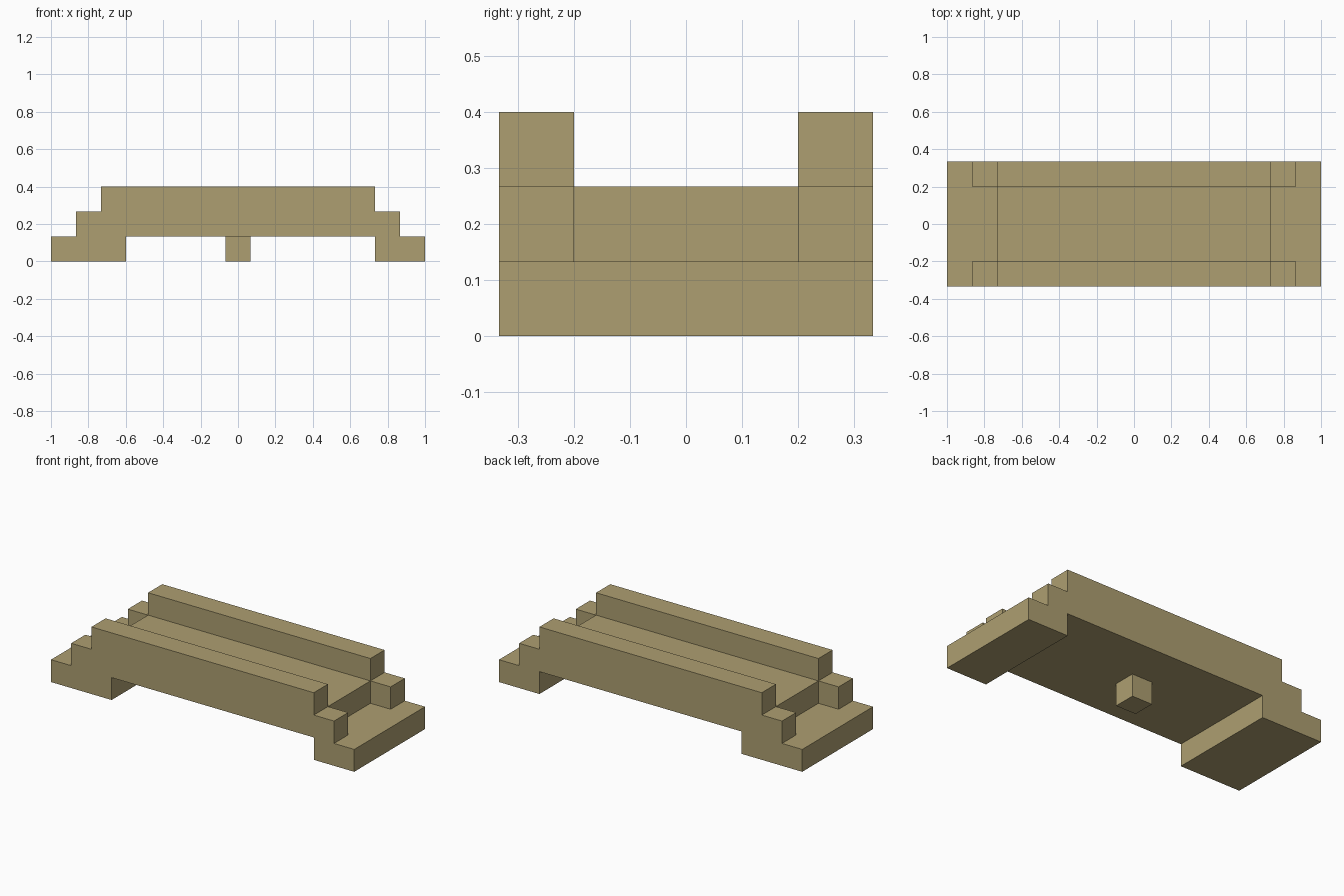
import bpy
import bmesh

cube = bpy.data.objects.get("Cube")
if cube:
    bpy.data.objects.remove(cube, do_unlink=True)

U = 2 / 15  # one grid step of the stepped shape

tan = bpy.data.materials.new("dark tan")
tan.use_nodes = True
colour = (0.42, 0.345, 0.165, 1)
tan.diffuse_color = colour
tan.node_tree.nodes["Principled BSDF"].inputs["Base Color"].default_value = colour


def extrude_profile(name, profile, y0, y1):
    """Extrude an x-z outline, given in grid steps, from y0 to y1."""
    bm = bmesh.new()
    face = bm.faces.new([bm.verts.new((x * U, y0 * U, z * U)) for x, z in profile])
    new = bmesh.ops.extrude_face_region(bm, geom=[face])["geom"]
    verts = [v for v in new if isinstance(v, bmesh.types.BMVert)]
    bmesh.ops.translate(bm, verts=verts, vec=(0, (y1 - y0) * U, 0))
    bmesh.ops.recalc_face_normals(bm, faces=bm.faces)
    mesh = bpy.data.meshes.new(name)
    bm.to_mesh(mesh)
    bm.free()
    mesh.materials.append(tan)
    obj = bpy.data.objects.new(name, mesh)
    bpy.context.collection.objects.link(obj)
    return obj


# Underside with a long right foot and a short left foot
base = [(-7.5, 1), (-7.5, 0), (-4.5, 0), (-4.5, 1),
        (5.5, 1), (5.5, 0), (7.5, 0), (7.5, 1)]

# Upper outlines: low flat deck, and taller stepped side wall
deck_top = [(5.5, 1), (5.5, 2), (-5.5, 2), (-5.5, 1)]
wall_top = [(6.5, 1), (6.5, 2), (5.5, 2), (5.5, 3),
            (-5.5, 3), (-5.5, 2), (-6.5, 2), (-6.5, 1)]

extrude_profile("deck", base + deck_top, -1.5, 1.5)
extrude_profile("front_wall", base + wall_top, -2.5, -1.5)
extrude_profile("back_wall", base + wall_top, 1.5, 2.5)

# Small centre support under the deck
extrude_profile("centre_peg", [(-.5, 0), (.5, 0), (.5, 1), (-.5, 1)], -.5, .5)
